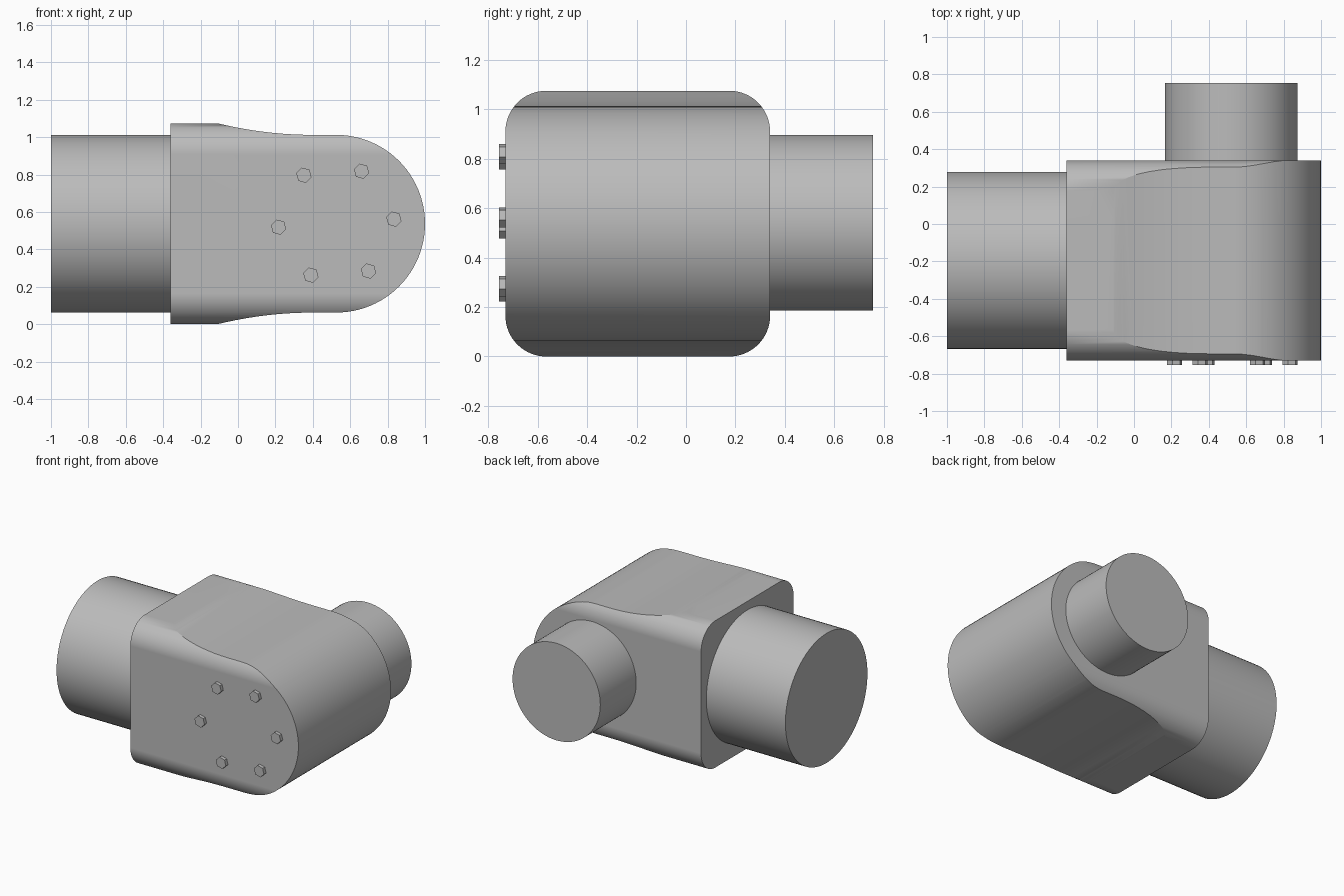
import bpy, bmesh, math
from mathutils import Matrix, Vector

cube = bpy.data.objects.get("Cube")
if cube:
    bpy.data.objects.remove(cube, do_unlink=True)

GREY = (0.5, 0.5, 0.5, 1)
metal = bpy.data.materials.new("plain_grey")
metal.use_nodes = True
metal.diffuse_color = GREY
for node in metal.node_tree.nodes:
    if node.type == 'BSDF_PRINCIPLED':
        node.inputs["Base Color"].default_value = GREY

MID_Z = 0.537        # height of the housing axis
MID_Y = -0.195       # depth of the inlet axis
PORT_X = 0.525       # centre of the rounded end


def make_object(name, bm):
    bmesh.ops.recalc_face_normals(bm, faces=bm.faces)
    mesh = bpy.data.meshes.new(name)
    bm.to_mesh(mesh)
    bm.free()
    mesh.materials.append(metal)
    ob = bpy.data.objects.new(name, mesh)
    bpy.context.collection.objects.link(ob)
    return ob


def smooth(ob):
    ob.data.shade_smooth()
    ob.data.set_sharp_from_angle(angle=math.radians(25))


def prism(name, points, offset):
    """Extrude a closed outline along an offset vector."""
    bm = bmesh.new()
    face = bm.faces.new([bm.verts.new(p) for p in points])
    new = bmesh.ops.extrude_face_region(bm, geom=[face])["geom"]
    verts = [g for g in new if isinstance(g, bmesh.types.BMVert)]
    bmesh.ops.translate(bm, verts=verts, vec=offset)
    return make_object(name, bm)


def cylinder(name, start, end, radius, sides=96, turn=0.0):
    start, end = Vector(start), Vector(end)
    axis = end - start
    place = (Matrix.Translation((start + end) / 2)
             @ axis.to_track_quat('Z', 'Y').to_matrix().to_4x4()
             @ Matrix.Rotation(turn, 4, 'Z'))
    bm = bmesh.new()
    bmesh.ops.create_cone(bm, cap_ends=True, segments=sides, radius1=radius,
                          radius2=radius, depth=axis.length, matrix=place)
    ob = make_object(name, bm)
    smooth(ob)
    return ob


# Housing side profile: flat shoulder, hollow taper, round end
upper = [(-0.36, 0.537), (-0.11, 0.537)]
for i in range(1, 11):
    t = i / 10
    upper.append((-0.11 + 0.51 * t, 0.475 + 0.062 * (1 - t) ** 2))
end_round = []
for i in range(49):
    a = math.pi / 2 - math.pi * i / 48
    end_round.append((PORT_X + 0.475 * math.cos(a), 0.475 * math.sin(a)))
outline = upper + end_round + [(x, -z) for x, z in reversed(upper)]
housing = prism("housing", [(x, -1, MID_Z + z) for x, z in outline], (0, 2, 0))

# Rounded square section that trims the profile
RADIUS, HALF_Y, HALF_Z = 0.165, 0.535, 0.537
section = []
for corner, (sy, sz) in enumerate([(1, 1), (-1, 1), (-1, -1), (1, -1)]):
    for i in range(17):
        a = math.pi / 2 * (corner + i / 16)
        section.append((-0.5, MID_Y + sy * (HALF_Y - RADIUS) + RADIUS * math.cos(a),
                        MID_Z + sz * (HALF_Z - RADIUS) + RADIUS * math.sin(a)))
trim = prism("trim_section", section, (2, 0, 0))
trim.hide_render = True

cut = housing.modifiers.new("trim", 'BOOLEAN')
cut.operation = 'INTERSECT'
cut.solver = 'EXACT'
cut.object = trim
bpy.context.view_layer.objects.active = housing
bpy.ops.object.modifier_apply(modifier=cut.name)
bpy.data.objects.remove(trim, do_unlink=True)
smooth(housing)
weighted = housing.modifiers.new("even_shading", 'WEIGHTED_NORMAL')
weighted.keep_sharp = True

# Large side pipe and smaller rear pipe
cylinder("side_pipe", (-1, MID_Y, MID_Z), (-0.34, MID_Y, MID_Z), 0.474)
cylinder("rear_pipe", (0.52, 0.32, 0.54), (0.52, 0.755, 0.54), 0.355)

# Ring of hexagonal bolt heads on the front
for i in range(6):
    a = math.radians(4 + 60 * i)
    x, z = PORT_X + 0.309 * math.cos(a), 0.54 + 0.309 * math.sin(a)
    cylinder(f"bolt_head_{i + 1}", (x, -0.72, z), (x, -0.755, z), 0.042,
             sides=6, turn=math.radians(15))
